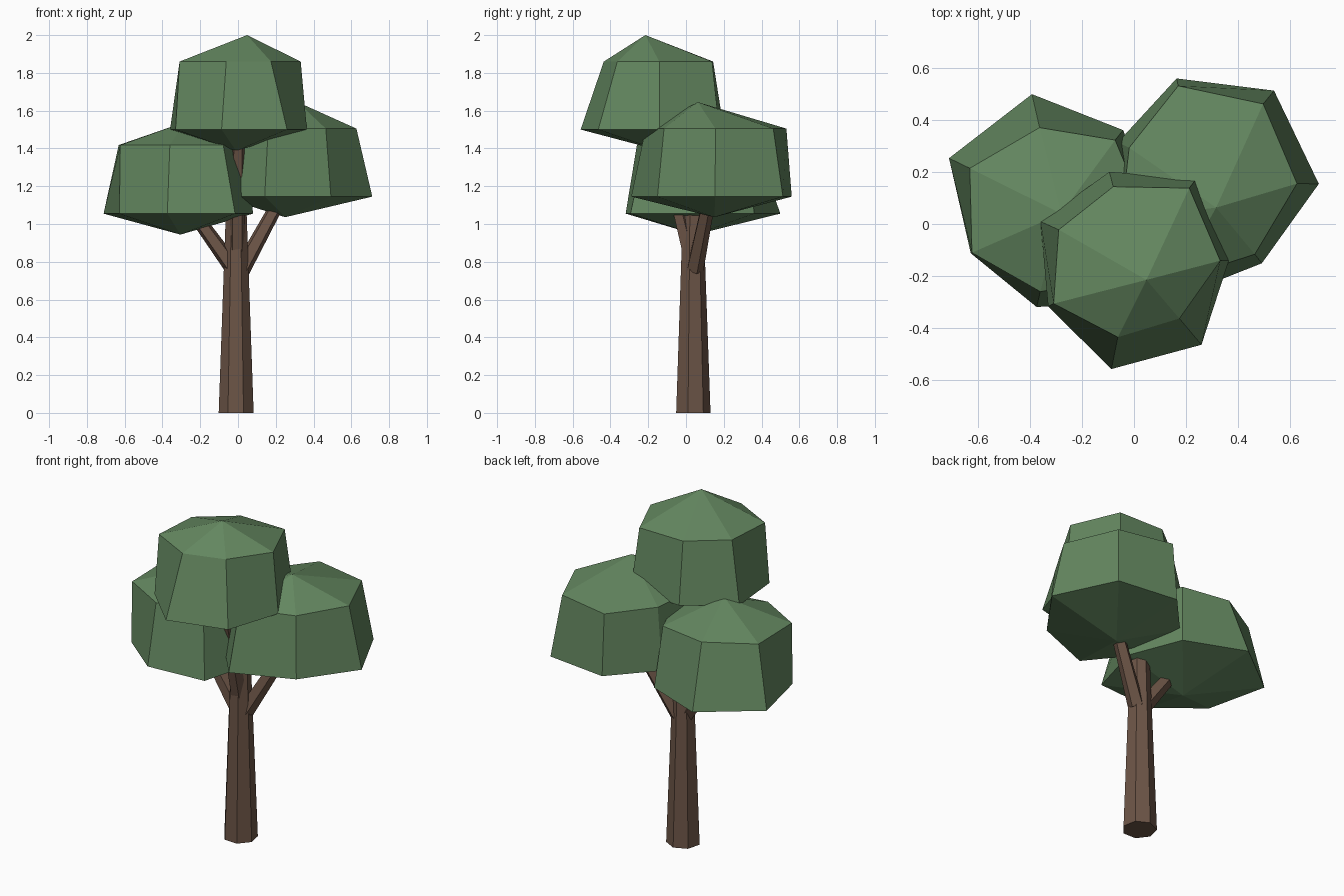
import bpy, bmesh, math
from mathutils import Vector, Matrix

if "Cube" in bpy.data.objects:
    bpy.data.objects.remove(bpy.data.objects["Cube"])

SIDES = 7


def material(name, rgb):
    m = bpy.data.materials.new(name)
    m.diffuse_color = (*rgb, 1)
    m.use_nodes = True
    m.node_tree.nodes["Principled BSDF"].inputs["Base Color"].default_value = m.diffuse_color
    return m


bark = material("bark", (0.15, 0.09, 0.062))
leaf = material("leaf", (0.125, 0.24, 0.115))


def finish(bm, name, mat):
    bmesh.ops.recalc_face_normals(bm, faces=bm.faces)
    me = bpy.data.meshes.new(name)
    bm.to_mesh(me)
    bm.free()
    me.materials.append(mat)
    ob = bpy.data.objects.new(name, me)
    bpy.context.collection.objects.link(ob)
    return ob


def limb(name, start, end, r1, r2, sides, phase=0):
    """Tapered faceted cylinder between two points."""
    a, b = Vector(start), Vector(end)
    turn = Vector((0, 0, 1)).rotation_difference(b - a).to_matrix().to_4x4()
    spin = Matrix.Rotation(math.radians(phase), 4, 'Z')
    bm = bmesh.new()
    bmesh.ops.create_cone(bm, cap_ends=True, segments=sides, radius1=r1,
                          radius2=r2, depth=(b - a).length,
                          matrix=Matrix.Translation((a + b) / 2) @ turn @ spin)
    finish(bm, name, bark)


def clump(name, centre, phase, bottom, z_low, low, z_high, high, top):
    """Seven-sided leaf clump: two uneven rings closed by an apex each way."""
    bm = bmesh.new()

    def ring(z, radii):
        out = []
        for i, r in enumerate(radii):
            t = math.radians(phase) + math.tau * i / SIDES
            out.append(bm.verts.new((centre[0] + r * math.cos(t),
                                     centre[1] + r * math.sin(t), z)))
        return out

    lo, hi = ring(z_low, low), ring(z_high, high)
    b, t = bm.verts.new(bottom), bm.verts.new(top)
    for i in range(SIDES):
        j = (i + 1) % SIDES
        bm.faces.new((b, lo[j], lo[i]))
        bm.faces.new((lo[i], lo[j], hi[j], hi[i]))
        bm.faces.new((hi[i], hi[j], t))
    finish(bm, name, leaf)


# Trunk and branches
limb("trunk", (-0.009, 0.035, 0), (-0.009, 0.035, 1.1), 0.095, 0.055, SIDES, -2)
limb("right_branch", (0.02, 0.045, 0.76), (0.25, 0.13, 1.18), 0.048, 0.035, 5)
limb("left_branch", (-0.02, 0.035, 0.76), (-0.28, 0.05, 1.12), 0.048, 0.035, 5)
limb("front_branch", (-0.005, 0.03, 0.8), (0.0, -0.14, 1.5), 0.045, 0.035, 5)

# Leaf clumps
clump("top_leaves", (-0.005, -0.15), 1.5, (-0.01, -0.13, 1.387),
      1.5, (0.37, 0.409, 0.362, 0.389, 0.366, 0.416, 0.411),
      1.86, (0.337, 0.361, 0.303, 0.312, 0.342, 0.291, 0.279),
      (0.048, -0.215, 2.0))
clump("left_leaves", (-0.29, 0.05), 0, (-0.305, 0.05, 0.944),
      1.055, (0.37, 0.398, 0.461, 0.468, 0.375, 0.379, 0.44),
      1.418, (0.33, 0.349, 0.329, 0.379, 0.37, 0.318, 0.34),
      (-0.28, 0.04, 1.54))
clump("right_leaves", (0.25, 0.16), -0.7, (0.25, 0.15, 1.036),
      1.145, (0.461, 0.456, 0.409, 0.348, 0.38, 0.463, 0.394),
      1.505, (0.377, 0.39, 0.38, 0.3, 0.33, 0.385, 0.35),
      (0.316, 0.063, 1.645))
